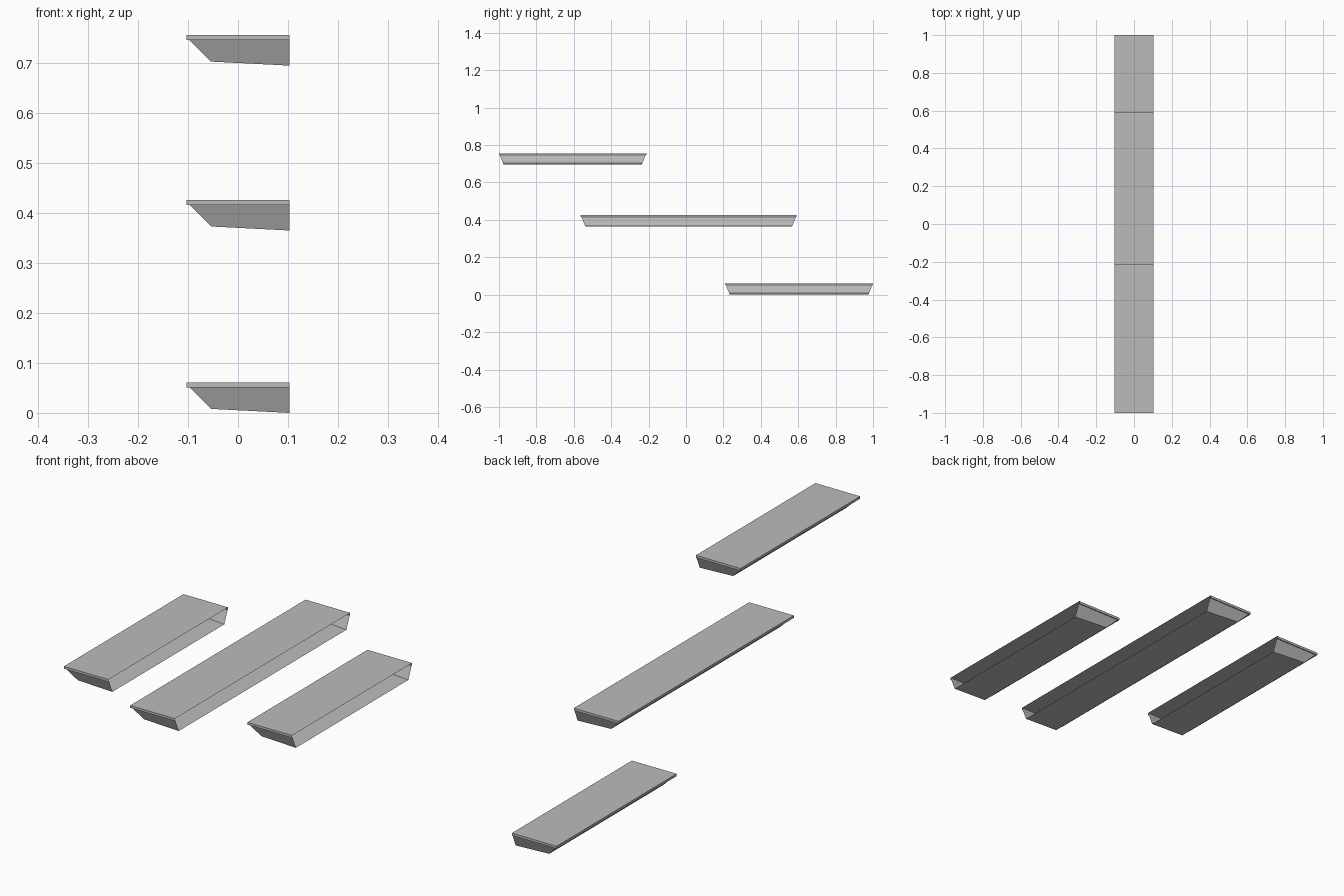
import bpy
import bmesh

cube = bpy.data.objects.get("Cube")
if cube:
    bpy.data.objects.remove(cube, do_unlink=True)

grey = bpy.data.materials.new("shelf_grey")
grey.use_nodes = True
colour = (0.5, 0.5, 0.5, 1)
grey.diffuse_color = colour
grey.node_tree.nodes["Principled BSDF"].inputs["Base Color"].default_value = colour

HALF_DEPTH = 0.103
RIM = 0.010
# Section from the top back edge round to the lower back edge: x, depth below top, end inset
SECTION = [
    (HALF_DEPTH, 0, 0),
    (-HALF_DEPTH, 0, 0),
    (-HALF_DEPTH, RIM, 0),
    (-0.097, RIM, 0.004),
    (-0.054, 0.053, 0.022),
    (HALF_DEPTH, 0.061, 0.025),
]


def make_shelf(name, y0, y1, top):
    """Thin shell with a rimmed top, tapered underside and open wall side."""
    bm = bmesh.new()
    ends = []
    for y, inward in ((y0, 1), (y1, -1)):
        ends.append([bm.verts.new((x, y + inward * inset, top - drop))
                     for x, drop, inset in SECTION])
    near, far = ends
    # Top, front rim, ledge, slope and bottom
    for i in range(len(SECTION) - 1):
        bm.faces.new((near[i], near[i + 1], far[i + 1], far[i]))
    # End rim, ledge and tapered end panel
    for ring, y, inward in ((near, y0, 1), (far, y1, -1)):
        rim_back = bm.verts.new((HALF_DEPTH, y, top - RIM))
        ledge_back = bm.verts.new((HALF_DEPTH, y + inward * 0.004, top - RIM))
        bm.faces.new((ring[0], ring[1], ring[2], rim_back))
        bm.faces.new((rim_back, ring[2], ring[3], ledge_back))
        bm.faces.new((ledge_back, ring[3], ring[4], ring[5]))
    bmesh.ops.recalc_face_normals(bm, faces=bm.faces)
    # Make sure the top faces up
    bm.faces.ensure_lookup_table()
    if bm.faces[0].normal.z < 0:
        bmesh.ops.reverse_faces(bm, faces=bm.faces)
    mesh = bpy.data.meshes.new(name)
    bm.to_mesh(mesh)
    bm.free()
    mesh.materials.append(grey)
    shelf = bpy.data.objects.new(name, mesh)
    bpy.context.collection.objects.link(shelf)


make_shelf("upper_shelf", -1.0, -0.212, 0.756)
make_shelf("middle_shelf", -0.563, 0.592, 0.426)
make_shelf("lower_shelf", 0.209, 1.0, 0.061)
